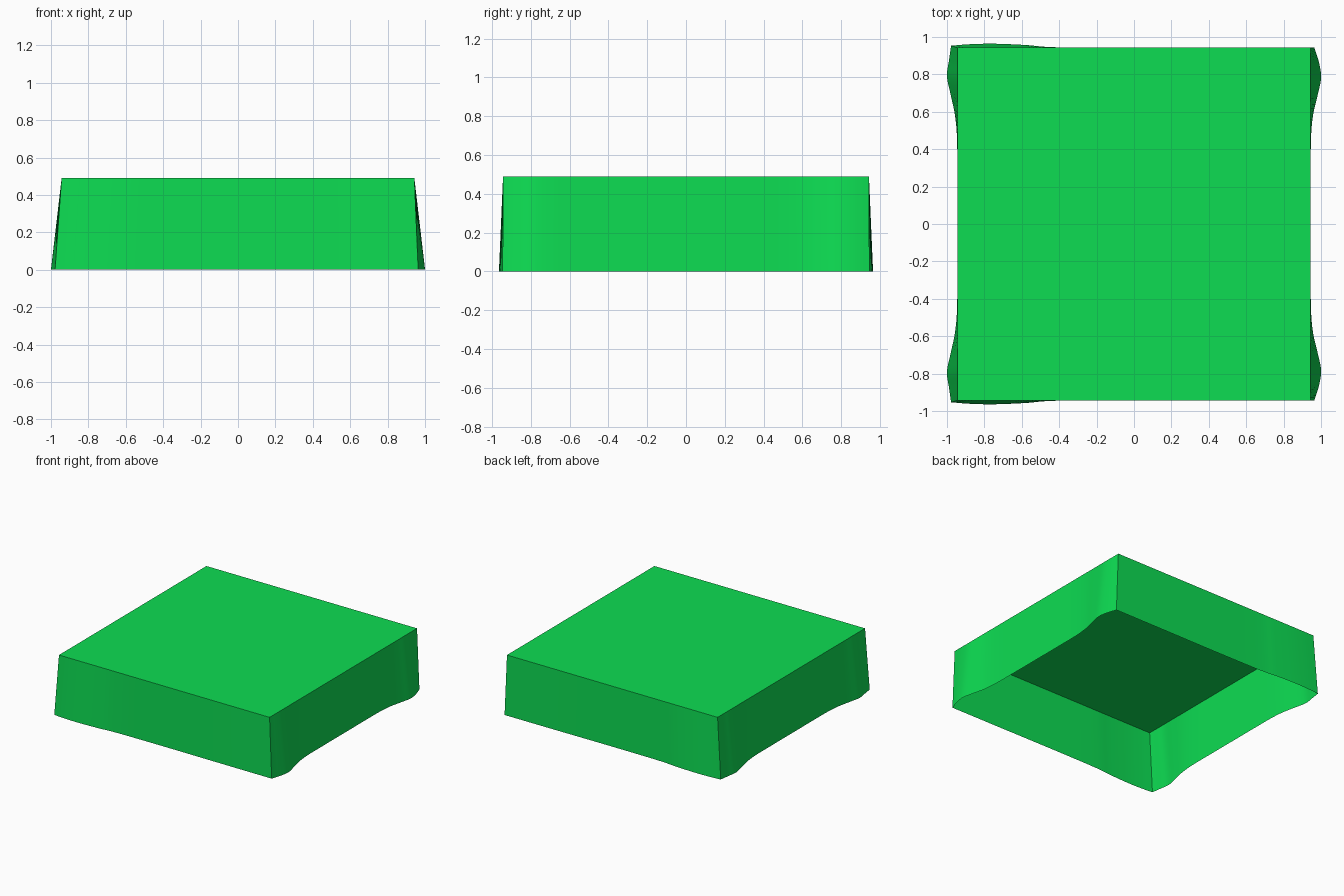
import bpy, bmesh
from mathutils import Vector

if "Cube" in bpy.data.objects:
    bpy.data.objects.remove(bpy.data.objects["Cube"])

H, T = 0.49, 0.943      # height and half width of the flat top
STEPS = 6

# Bottom hem of the back half (y > 0), one control list per side
RIGHT = [(0.945, 0), (0.945, 0.25), (0.946, 0.45), (0.957, 0.58), (0.982, 0.69),
         (1.0, 0.78), (0.99, 0.86), (0.963, 0.945)]
BACK = [(0.963, 0.945), (0.5, 0.944), (0, 0.942), (-0.42, 0.945), (-0.58, 0.957),
        (-0.75, 0.964), (-0.88, 0.961), (-0.978, 0.953)]
LEFT = [(-0.978, 0.953), (-0.99, 0.87), (-1.0, 0.79), (-0.98, 0.69),
        (-0.957, 0.58), (-0.946, 0.45), (-0.945, 0.25), (-0.945, 0)]


def smooth_path(pts):
    """Catmull-Rom curve through the points, leaving out the last one."""
    p = [Vector(q) for q in pts]
    p = [2 * p[0] - p[1]] + p + [2 * p[-1] - p[-2]]
    out = []
    for a, b, c, d in zip(p, p[1:], p[2:], p[3:]):
        for i in range(STEPS):
            t = i / STEPS
            out.append(0.5 * (2 * b + (c - a) * t + (2 * a - 5 * b + 4 * c - d) * t * t
                              + (3 * b - a - 3 * c + d) * t ** 3))
    return out


def clamp(v):
    return max(-T, min(T, v))


# Pair every hem point with a point on the square top edge
pairs = []
for side, pts in (("R", RIGHT), ("B", BACK), ("L", LEFT)):
    path = smooth_path(pts)
    end = abs(pts[-1][1]) if side == "R" else abs(pts[0][1])
    for i, p in enumerate(path):
        if side == "B":
            f = (p.x - pts[-1][0]) / (pts[0][0] - pts[-1][0])
            top = Vector((clamp(-T + 2 * T * f), T))
        else:
            top = Vector((T if side == "R" else -T, clamp(p.y / end * T)))
        pairs.append((p, top))
pairs.append((Vector(LEFT[-1]), Vector((-T, 0))))
flip = Vector((1, -1))
pairs += [(p * flip, t * flip) for p, t in reversed(pairs[1:-1])]

# Draped cover: flat top plus open skirt
bm = bmesh.new()
low = [bm.verts.new((p.x, p.y, 0)) for p, t in pairs]
high = [bm.verts.new((t.x, t.y, H)) for p, t in pairs]
bm.faces.new(high)
n = len(pairs)
for i in range(n):
    j = (i + 1) % n
    bm.faces.new((low[i], low[j], high[j], high[i]))
bm.normal_update()
mesh = bpy.data.meshes.new("cloth_cover")
bm.to_mesh(mesh)
bm.free()
cover = bpy.data.objects.new("cloth_cover", mesh)
bpy.context.collection.objects.link(cover)

mat = bpy.data.materials.new("green_cloth")
mat.diffuse_color = (0.004, 0.72, 0.085, 1)
mat.use_nodes = True
mat.node_tree.nodes["Principled BSDF"].inputs["Base Color"].default_value = mat.diffuse_color
mesh.materials.append(mat)

bpy.context.view_layer.objects.active = cover
cover.select_set(True)
bpy.ops.object.shade_smooth_by_angle(angle=0.6)
